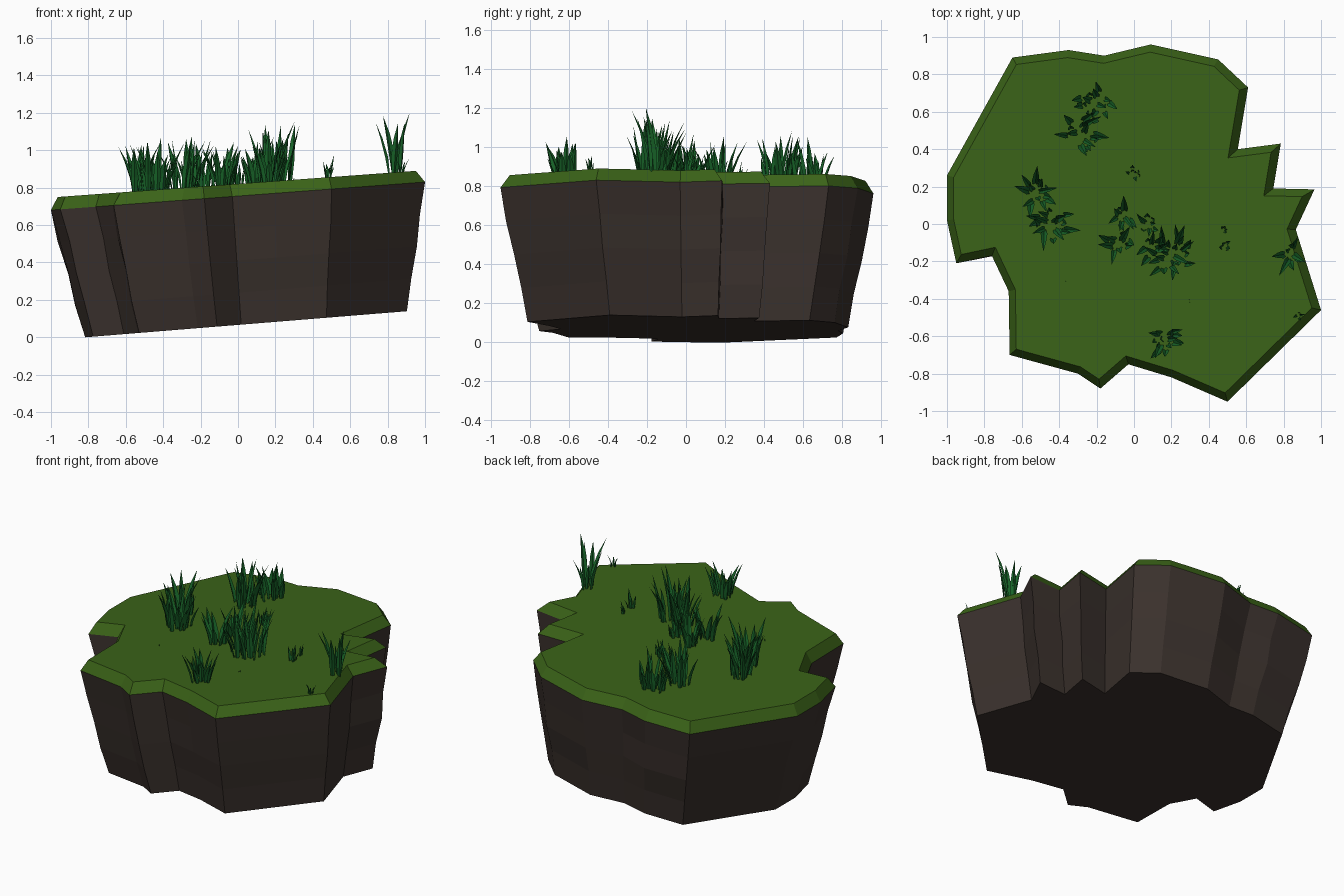
import bpy, bmesh, math, random
from mathutils import Vector

if "Cube" in bpy.data.objects:
    bpy.data.objects.remove(bpy.data.objects["Cube"])

random.seed(4)

# Plan outline of the rim, clockwise from the back left
OUTLINE = [Vector(p) for p in (
    (-.65, .89), (-.35, .93), (-.16, .90), (.09, .96), (.45, .88), (.61, .73),
    (.555, .40), (.785, .43), (.745, .19), (.965, .185), (.865, -.03), (1, -.46),
    (.50, -.95), (.20, -.82), (-.03, -.75), (-.18, -.88), (-.30, -.80), (-.665, -.70),
    (-.67, -.36), (-.76, -.17), (-.95, -.21), (-1, .02), (-1, .26))]
N = len(OUTLINE)


def material(name, rgb):
    m = bpy.data.materials.new(name)
    m.diffuse_color = (*rgb, 1)
    m.use_nodes = True
    m.node_tree.nodes["Principled BSDF"].inputs["Base Color"].default_value = m.diffuse_color
    return m


def finish(bm, name, mat, fix_normals=True):
    if fix_normals:
        bmesh.ops.recalc_face_normals(bm, faces=bm.faces)
    me = bpy.data.meshes.new(name)
    bm.to_mesh(me)
    bm.free()
    me.materials.append(mat)
    ob = bpy.data.objects.new(name, me)
    bpy.context.collection.objects.link(ob)
    return ob


def loft(bm, rings):
    rows = [[bm.verts.new(p) for p in r] for r in rings]
    for a, b in zip(rows, rows[1:]):
        for i in range(N):
            j = (i + 1) % N
            bm.faces.new((a[i], a[j], b[j], b[i]))
    return rows


def inset(w):
    out = []
    for i, p in enumerate(OUTLINE):
        d1 = (p - OUTLINE[i - 1]).normalized()
        d2 = (OUTLINE[(i + 1) % N] - p).normalized()
        n1, n2 = Vector((d1.y, -d1.x)), Vector((d2.y, -d2.x))
        out.append(p + (n1 + n2) * w / (1 + n1.dot(n2)))
    return out


def top_z(x):
    return .82 + .073 * x


soil_mat = material("soil", (.043, .031, .026))
turf_mat = material("turf", (.043, .125, .009))
blade_mat = material("grass", (.009, .13, .022))

# Tilted rim and smaller tilted base
rim = [Vector((p.x, p.y, .755 + .075 * p.x)) for p in OUTLINE]
base = []
for p in OUTLINE:
    x = .86 * p.x + .043
    base.append(Vector((x, .86 * p.y + .005, .066 + .081 * x)))

# Soil block with slightly uneven strata
rings = []
for t in (0, .25, .5, .75, 1):
    ring = [b.lerp(r, t) for b, r in zip(base, rim)]
    if 0 < t < 1:
        ring = [Vector((p.x * k, p.y * k, p.z)) for p in ring
                for k in (1 + random.uniform(-.008, .016),)]
    rings.append(ring)
bm = bmesh.new()
rows = loft(bm, rings)
bm.faces.new(rows[0])
finish(bm, "soil_block", soil_mat)

# Turf cap with bevelled rim
bm = bmesh.new()
top = [Vector((p.x - .004, p.y, top_z(p.x))) for p in inset(.04)]
rows = loft(bm, [rim, top])
face = bm.faces.new(rows[1])
finish(bm, "turf_cap", turf_mat)


# Grass blades: creased, tapering and arching
def blade(bm, x, y, h, ang, lean, width):
    out = Vector((math.cos(ang), math.sin(ang), 0))
    side = Vector((-out.y, out.x, 0))
    root = Vector((x, y, top_z(x) - .01))
    prev = None
    for t, w in ((0, .55), (.35, 1), (.7, .7), (1, 0)):
        c = root + out * lean * h * t ** 1.7 + Vector((0, 0, h * t))
        if w:
            s = side * width * w / 2
            row = [bm.verts.new(c - s), bm.verts.new(c + out * width * w * .3),
                   bm.verts.new(c + s)]
            if prev:
                for k in (0, 1):
                    bm.faces.new((prev[k], prev[k + 1], row[k + 1], row[k]))
            prev = row
        else:
            tip = bm.verts.new(c)
            for k in (0, 1):
                bm.faces.new((prev[k], prev[k + 1], tip))


# Clumps: x, y, spread, blade count, tallest blade
CLUMPS = (
    (-.21, .64, .08, 16, .26), (-.28, .48, .08, 16, .29),
    (-.52, .17, .06, 14, .28), (-.44, .0, .08, 18, .29),
    (-.06, .04, .04, 8, .22), (-.08, -.10, .05, 10, .24),
    (.08, .0, .04, 8, .17), (.10, -.13, .05, 9, .26), (.20, -.17, .09, 22, .33),
    (0, .27, .03, 7, .12), (.48, -.03, .01, 4, .09), (.49, -.12, .02, 5, .13),
    (.84, -.16, .04, 8, .33), (.88, -.49, .015, 5, .08), (.17, -.62, .06, 16, .23),
    (-.37, -.30, .005, 3, .025), (.30, -.41, .005, 3, .025))
bm = bmesh.new()
for x, y, r, n, h in CLUMPS:
    for i in range(n):
        a = i * 2.4 + random.uniform(-.5, .5)
        d = r * math.sqrt((i + .3) / n)
        size = h * (1 if i == 0 else random.uniform(.5, .95))
        blade(bm, x + d * math.cos(a), y + d * math.sin(a), size,
              a + random.uniform(-.9, .9), random.uniform(.1, .45),
              min(.035, .16 * h) * random.uniform(.8, 1.2))
finish(bm, "grass_blades", blade_mat, False)
